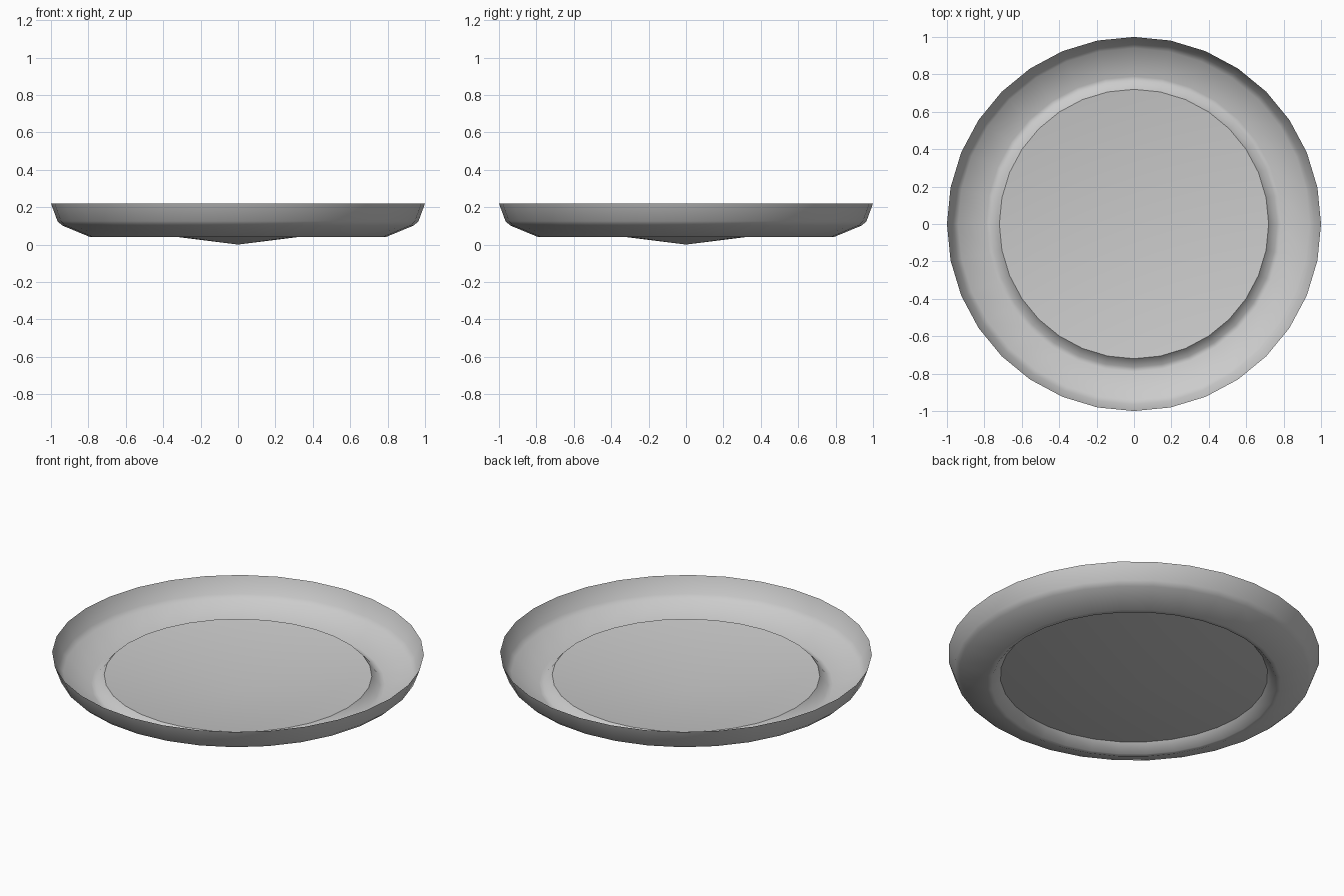
import bpy
import bmesh
import math

cube = bpy.data.objects.get("Cube")
if cube:
    bpy.data.objects.remove(cube, do_unlink=True)

SIDES = 32

grey = bpy.data.materials.new("light grey")
grey.use_nodes = True
colour = (0.6, 0.6, 0.6, 1)
grey.diffuse_color = colour
grey.node_tree.nodes["Principled BSDF"].inputs["Base Color"].default_value = colour


def lathe(name, profile):
    """Spin a (radius, height) profile, listed from outside in, round z."""
    bm = bmesh.new()
    rings = []
    for r, z in profile:
        count = SIDES if r > 0 else 1
        rings.append([bm.verts.new((r * math.cos(math.tau * i / SIDES),
                                    r * math.sin(math.tau * i / SIDES), z))
                      for i in range(count)])
    for outer, inner in zip(rings, rings[1:]):
        for i in range(SIDES):
            j = (i + 1) % SIDES
            if len(inner) == 1:
                bm.faces.new((outer[i], outer[j], inner[0]))
            else:
                bm.faces.new((outer[i], outer[j], inner[j], inner[i]))
    mesh = bpy.data.meshes.new(name)
    bm.to_mesh(mesh)
    bm.free()
    mesh.materials.append(grey)
    for face in mesh.polygons:
        face.use_smooth = True
    obj = bpy.data.objects.new(name, mesh)
    bpy.context.collection.objects.link(obj)
    return obj


# Thin flared rim, sloping border and the raised inner step
lathe("plate_rim", [(1, 0.22), (0.965, 0.125), (0.94, 0.102),
                    (0.79, 0.04), (0.765, 0.04), (0.72, 0.09)])

# Shallow dished centre, meeting the step at a crisp edge
lathe("plate_centre", [(0.72, 0.09), (0, 0)])
